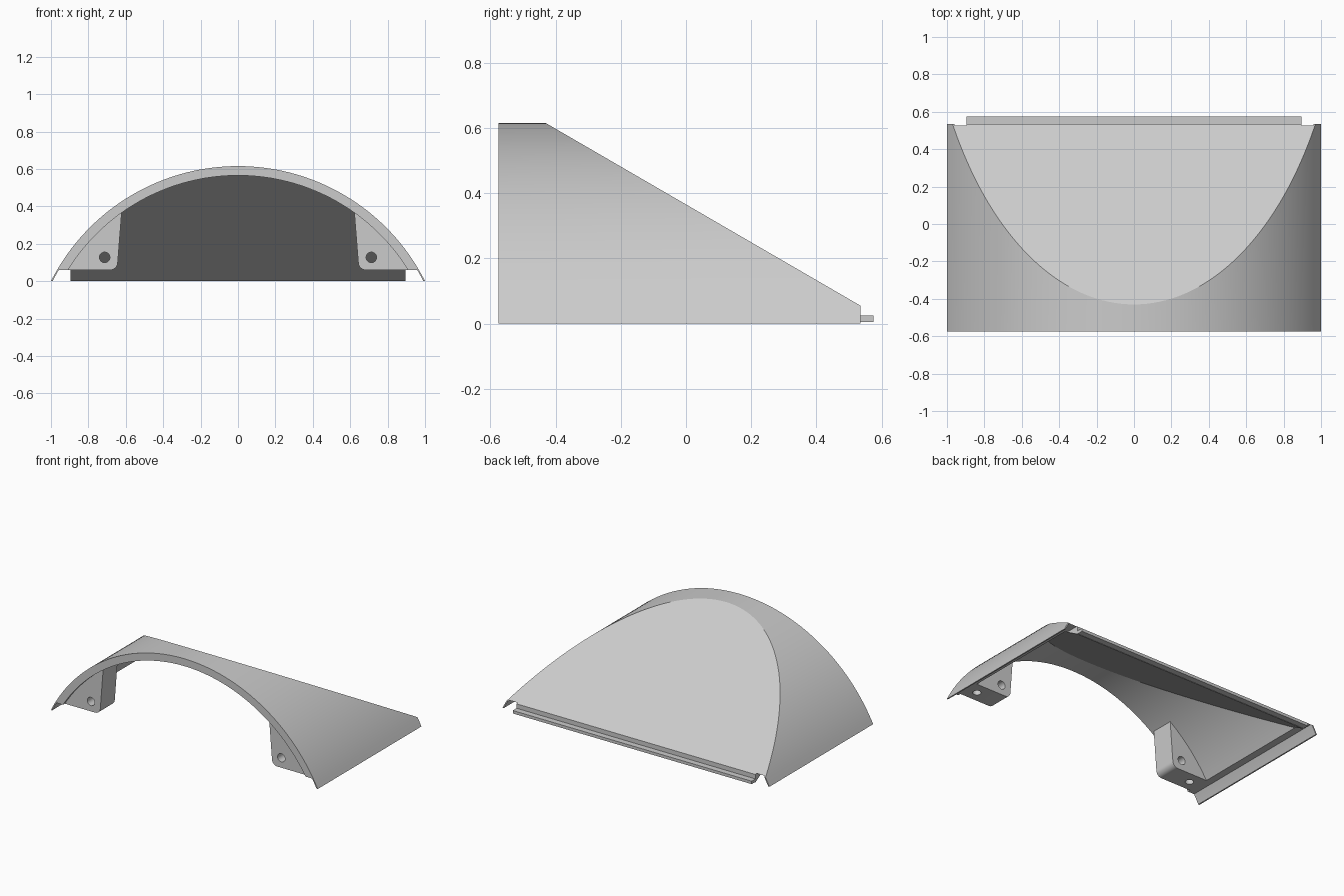
import bpy, bmesh, math
from mathutils import Vector

if "Cube" in bpy.data.objects:
    bpy.data.objects.remove(bpy.data.objects["Cube"])

R, CZ = 1.1205, -0.5055          # outer arc radius and centre height
R_IN = 1.0705                    # inner arc radius
FRONT, BACK = -0.575, 0.535
LEDGE = 0.06                     # height of the flat underside ledge
SLOPE = 0.56 / 0.965             # fall of the sloping roof

grey = bpy.data.materials.new("light grey plastic")
grey.diffuse_color = (0.6, 0.6, 0.6, 1)
grey.use_nodes = True
grey.node_tree.nodes["Principled BSDF"].inputs["Base Color"].default_value = grey.diffuse_color


def arc(r, x0, x1, n):
    """Points (x, z) on the dome arc between two x positions."""
    a0, a1 = math.asin(x0 / r), math.asin(x1 / r)
    angles = [a0 + (a1 - a0) * i / n for i in range(n + 1)]
    return [(r * math.sin(a), CZ + r * math.cos(a)) for a in angles]


def arc_x(r, z):
    return math.sqrt(r * r - (z - CZ) ** 2)


def prism(name, profile, y0, y1, roof_z=None):
    """Extrude an xz profile along y, optionally trimmed by the sloping roof."""
    bm = bmesh.new()
    face = bm.faces.new([bm.verts.new((x, y0, z)) for x, z in profile])
    ext = bmesh.ops.extrude_face_region(bm, geom=[face])
    moved = [v for v in ext["geom"] if isinstance(v, bmesh.types.BMVert)]
    bmesh.ops.translate(bm, verts=moved, vec=(0, y1 - y0, 0))
    if roof_z is not None:
        cut = bmesh.ops.bisect_plane(
            bm, geom=bm.verts[:] + bm.edges[:] + bm.faces[:], dist=1e-5,
            plane_co=(0, -0.43, roof_z), plane_no=Vector((0, SLOPE, 1)).normalized(),
            clear_outer=True)
        edges = [e for e in cut["geom_cut"]
                 if isinstance(e, bmesh.types.BMEdge) and e.is_boundary]
        bmesh.ops.edgeloop_fill(bm, edges=edges)
    bmesh.ops.recalc_face_normals(bm, faces=bm.faces[:])
    mesh = bpy.data.meshes.new(name)
    bm.to_mesh(mesh)
    bm.free()
    mesh.materials.append(grey)
    ob = bpy.data.objects.new(name, mesh)
    bpy.context.collection.objects.link(ob)
    return ob


def cylinder(name, loc, radius, depth, rot=(0, 0, 0)):
    bpy.ops.mesh.primitive_cylinder_add(vertices=32, radius=radius, depth=depth,
                                        location=loc, rotation=rot)
    ob = bpy.context.object
    ob.name = name
    ob.data.materials.append(grey)
    return ob


def subtract(ob, cutters):
    """Cut the helpers out of ob, then remove them."""
    bpy.context.view_layer.objects.active = ob
    for c in cutters:
        c.hide_render = True
        mod = ob.modifiers.new("cut", 'BOOLEAN')
        mod.operation, mod.solver, mod.object = 'DIFFERENCE', 'EXACT', c
        bpy.ops.object.modifier_apply(modifier=mod.name)
        bpy.data.objects.remove(c)


def smooth(ob):
    bpy.ops.object.select_all(action='DESELECT')
    ob.select_set(True)
    bpy.context.view_layer.objects.active = ob
    bpy.ops.object.shade_smooth_by_angle(angle=math.radians(20))


# Domed shell with a sloping roof
edge = arc_x(R, 0)
shell = prism("shell", arc(R, -edge, edge, 72), FRONT, BACK, roof_z=0.615)

# Hollow under the dome and roof, open at the front and bottom
xi = arc_x(R_IN, LEDGE)
hollow = prism("hollow_cutter",
               arc(R_IN, -xi, xi, 72) + [(0.895, LEDGE), (0.895, -0.2),
                                         (-0.895, -0.2), (-0.895, LEDGE)],
               FRONT - 0.1, BACK + 0.2, roof_z=0.615 - 0.053)

# Channels below the ledges that leave a thin skirt on each side
r_skirt = R - 0.008
side = arc(r_skirt, arc_x(r_skirt, LEDGE), arc_x(r_skirt, -0.05), 8)
channels = []
for s in (-1, 1):
    outline = [(0.895, LEDGE)] + side + [(0.895, -0.05)]
    channels.append(prism("channel_cutter", [(s * x, z) for x, z in outline],
                          FRONT - 0.1, BACK + 0.1))
subtract(shell, [hollow] + channels)
smooth(shell)

# Tongue along the back edge
prism("back_tongue", [(-0.895, 0.005), (0.895, 0.005), (0.895, 0.025), (-0.895, 0.025)],
      0.53, 0.575)

# Mounting brackets with a rounded lower corner and two screw holes
rb = R_IN + 0.002
corner = [(0.683 - 0.04 * math.cos(a), 0.10 - 0.04 * math.sin(a))
          for a in [math.radians(90 * i / 8) for i in range(9)]]
bracket = prism("mounting_brackets",
                corner + arc(rb, arc_x(rb, LEDGE), 0.622, 16), -0.555, -0.40)
subtract(bracket, [
    cylinder("front_hole_cutter", (0.713, -0.48, 0.127), 0.028, 0.4, (math.pi / 2, 0, 0)),
    cylinder("bottom_hole_cutter", (0.842, -0.48, 0.06), 0.026, 0.09)])
mirror = bracket.modifiers.new("mirror", 'MIRROR')
mirror.use_axis[0] = True
smooth(bracket)
